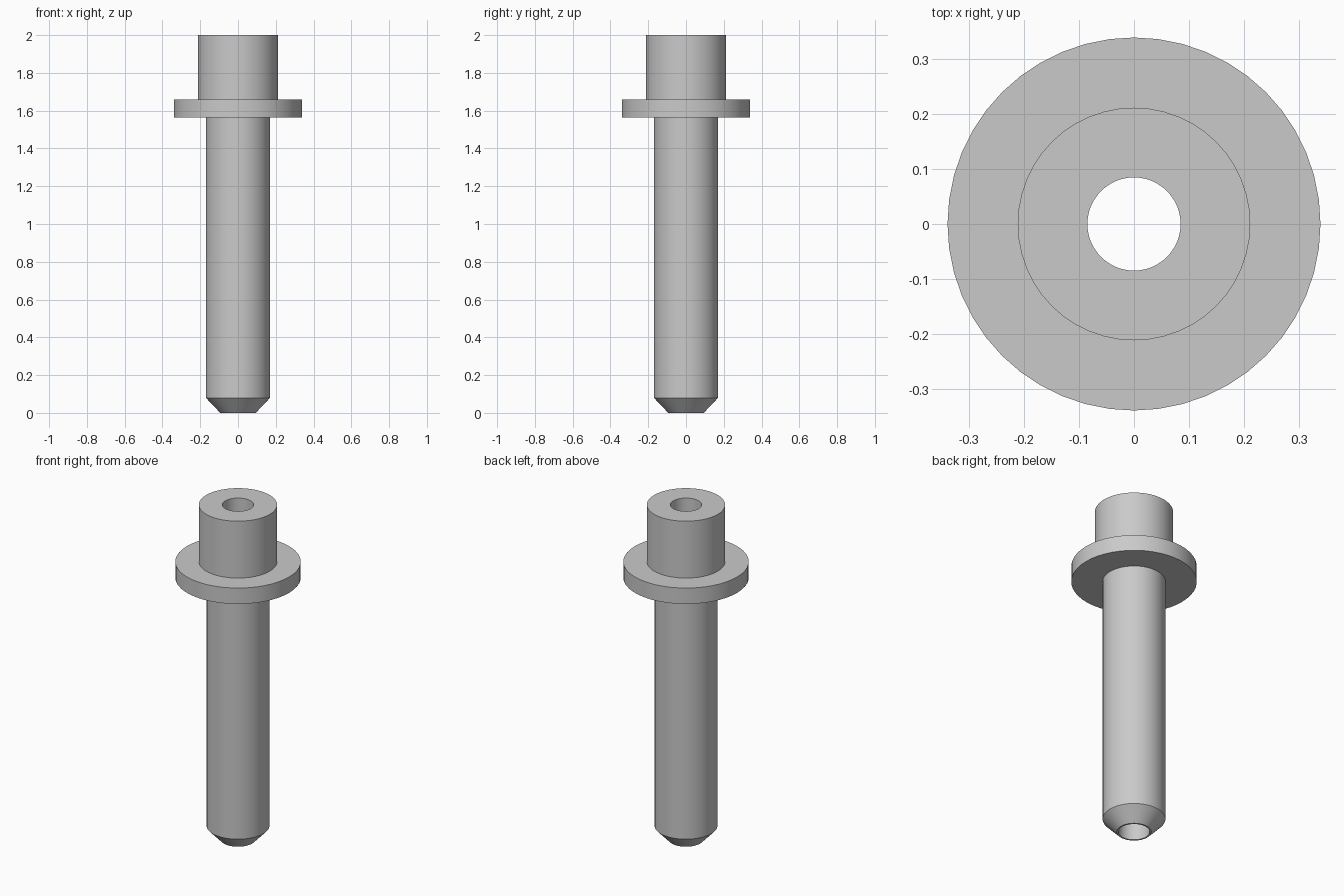
import bpy
import bmesh
import math

cube = bpy.data.objects.get("Cube")
if cube:
    bpy.data.objects.remove(cube, do_unlink=True)

SEGMENTS = 48
BORE = 0.085
TIP, SHAFT, FLANGE, HEAD = 0.094, 0.17, 0.34, 0.212

# Plain metal colour
metal = bpy.data.materials.new("grey_metal")
metal.use_nodes = True
colour = (0.59, 0.59, 0.59, 1.0)
metal.diffuse_color = colour
metal.node_tree.nodes["Principled BSDF"].inputs["Base Color"].default_value = colour

# Closed half section: tapered tip, shaft, flange, head, through bore
profile = [
    (BORE, 0), (TIP, 0), (SHAFT, 0.08), (SHAFT, 1.565),
    (FLANGE, 1.565), (FLANGE, 1.66), (HEAD, 1.66), (HEAD, 2), (BORE, 2),
]


def lathe(name, points, material):
    """Revolve a closed (radius, height) section around the z axis."""
    bm = bmesh.new()
    rings = []
    for i in range(SEGMENTS):
        a = math.tau * i / SEGMENTS
        rings.append([bm.verts.new((r * math.cos(a), r * math.sin(a), z))
                      for r, z in points])
    for i, ring in enumerate(rings):
        following = rings[(i + 1) % SEGMENTS]
        for j in range(len(points)):
            k = (j + 1) % len(points)
            bm.faces.new((ring[j], following[j], following[k], ring[k]))
    bmesh.ops.recalc_face_normals(bm, faces=bm.faces)
    mesh = bpy.data.meshes.new(name)
    bm.to_mesh(mesh)
    bm.free()
    mesh.materials.append(material)
    obj = bpy.data.objects.new(name, mesh)
    bpy.context.collection.objects.link(obj)
    return obj


# Flanged hollow pin
pin = lathe("flanged_pin", profile, metal)
bpy.ops.object.select_all(action="DESELECT")
pin.select_set(True)
bpy.context.view_layer.objects.active = pin
bpy.ops.object.shade_smooth_by_angle(angle=math.radians(30))
